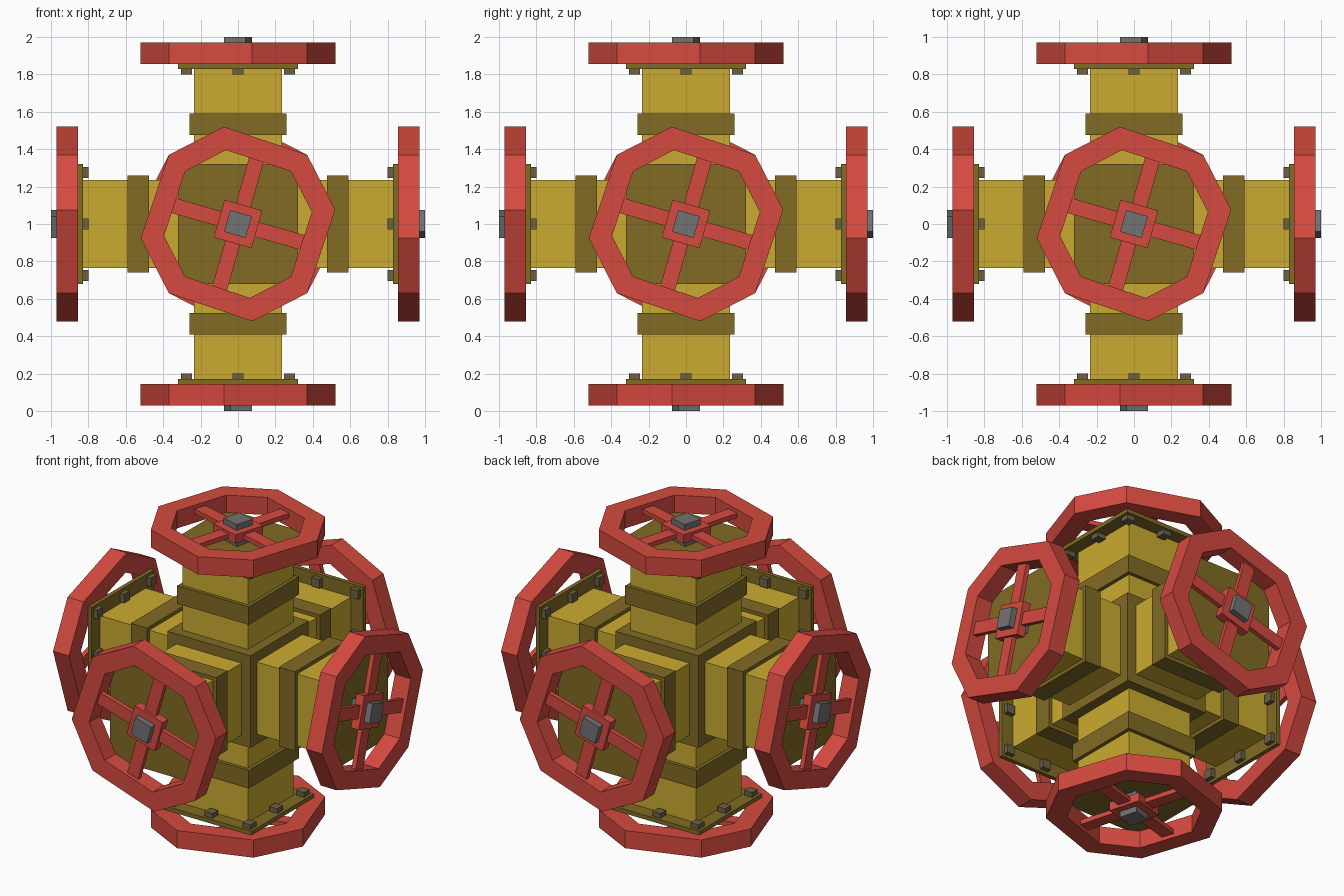
import bpy, bmesh, math
from mathutils import Matrix, Vector

if "Cube" in bpy.data.objects:
    bpy.data.objects.remove(bpy.data.objects["Cube"])


def material(name, rgb):
    m = bpy.data.materials.new(name)
    m.diffuse_color = (*rgb, 1)
    m.use_nodes = True
    m.node_tree.nodes["Principled BSDF"].inputs["Base Color"].default_value = m.diffuse_color
    return m


YELLOW = material("brass_yellow", (0.60, 0.41, 0.030))
BROWN = material("dark_brass", (0.22, 0.147, 0.018))
RED = material("valve_red", (0.66, 0.068, 0.050))
GREY = material("nut_grey", (0.17, 0.17, 0.17))
BOLT = material("bolt_brown", (0.15, 0.12, 0.055))
CENTRE = Matrix.Translation((0, 0, 1))
TURN = math.radians(-16)


def add_box(bm, half_x, half_y, low, high, x=0, y=0, turn=0):
    """Box standing between two heights, optionally turned about z."""
    mat = (Matrix.Rotation(turn, 4, 'Z')
           @ Matrix.Translation((x, y, (low + high) / 2))
           @ Matrix.Diagonal((half_x * 2, half_y * 2, high - low, 1)))
    bmesh.ops.create_cube(bm, size=1, matrix=mat)


def finish(bm, name, mat, matrix):
    mesh = bpy.data.meshes.new(name)
    bmesh.ops.recalc_face_normals(bm, faces=bm.faces)
    bm.to_mesh(mesh)
    bm.free()
    mesh.materials.append(mat)
    obj = bpy.data.objects.new(name, mesh)
    obj.matrix_world = matrix
    bpy.context.collection.objects.link(obj)


def box_part(name, mat, matrix, boxes):
    bm = bmesh.new()
    for b in boxes:
        add_box(bm, *b)
    finish(bm, name, mat, matrix)


def octagon(a, b, c):
    """Two corner points repeated by quarter turns."""
    return [Matrix.Rotation(math.pi / 2 * i, 2) @ Vector(p)
            for i in range(4) for p in ((a, b), (c, c))]


def wheel_rim(name, matrix, low, high):
    bm = bmesh.new()
    outer, inner = octagon(0.52, 0.075, 0.37), octagon(0.395, 0.064, 0.282)
    loops = [[bm.verts.new((p.x, p.y, z)) for p in pts]
             for pts, z in ((outer, low), (outer, high), (inner, high), (inner, low))]
    for k in range(4):
        a, b = loops[k], loops[(k + 1) % 4]
        for i in range(8):
            j = (i + 1) % 8
            bm.faces.new((a[i], a[j], b[j], b[i]))
    finish(bm, name, RED, matrix)


# central block
box_part("centre_block", BROWN, CENTRE, [(0.30, 0.30, -0.30, 0.30)])

# six identical arms
arms = {"top": (0, 0, 1), "bottom": (0, 0, -1), "right": (1, 0, 0),
        "left": (-1, 0, 0), "front": (0, -1, 0), "back": (0, 1, 0)}
for side, d in arms.items():
    m = CENTRE @ Vector(d).to_track_quat('Z', 'Y').to_matrix().to_4x4()
    box_part(side + "_pipe", YELLOW, m, [(0.235, 0.235, 0.25, 0.835)])
    # collar and end plate
    box_part(side + "_collar", BROWN, m, [(0.258, 0.258, 0.475, 0.592)])
    box_part(side + "_end_plate", BROWN, m, [(0.322, 0.322, 0.83, 0.857)])
    # bolts around the inner side of the end plate
    box_part(side + "_bolts", BOLT, m,
             [(0.029, 0.029, 0.80, 0.832, x * 0.275, y * 0.275)
              for x in (-1, 0, 1) for y in (-1, 0, 1) if x or y])
    # hand wheel: rim, crossed spokes, hub and nut
    wheel_rim(side + "_wheel_rim", m, 0.855, 0.97)
    box_part(side + "_wheel_spokes", RED, m,
             [(0.41, 0.041, 0.915, 0.945, 0, 0, TURN),
              (0.041, 0.41, 0.915, 0.945, 0, 0, TURN)])
    box_part(side + "_wheel_hub", RED, m, [(0.105, 0.105, 0.905, 0.962, 0, 0, TURN)])
    box_part(side + "_wheel_nut", GREY, m, [(0.06, 0.06, 0.85, 1.0, 0, 0, TURN)])
